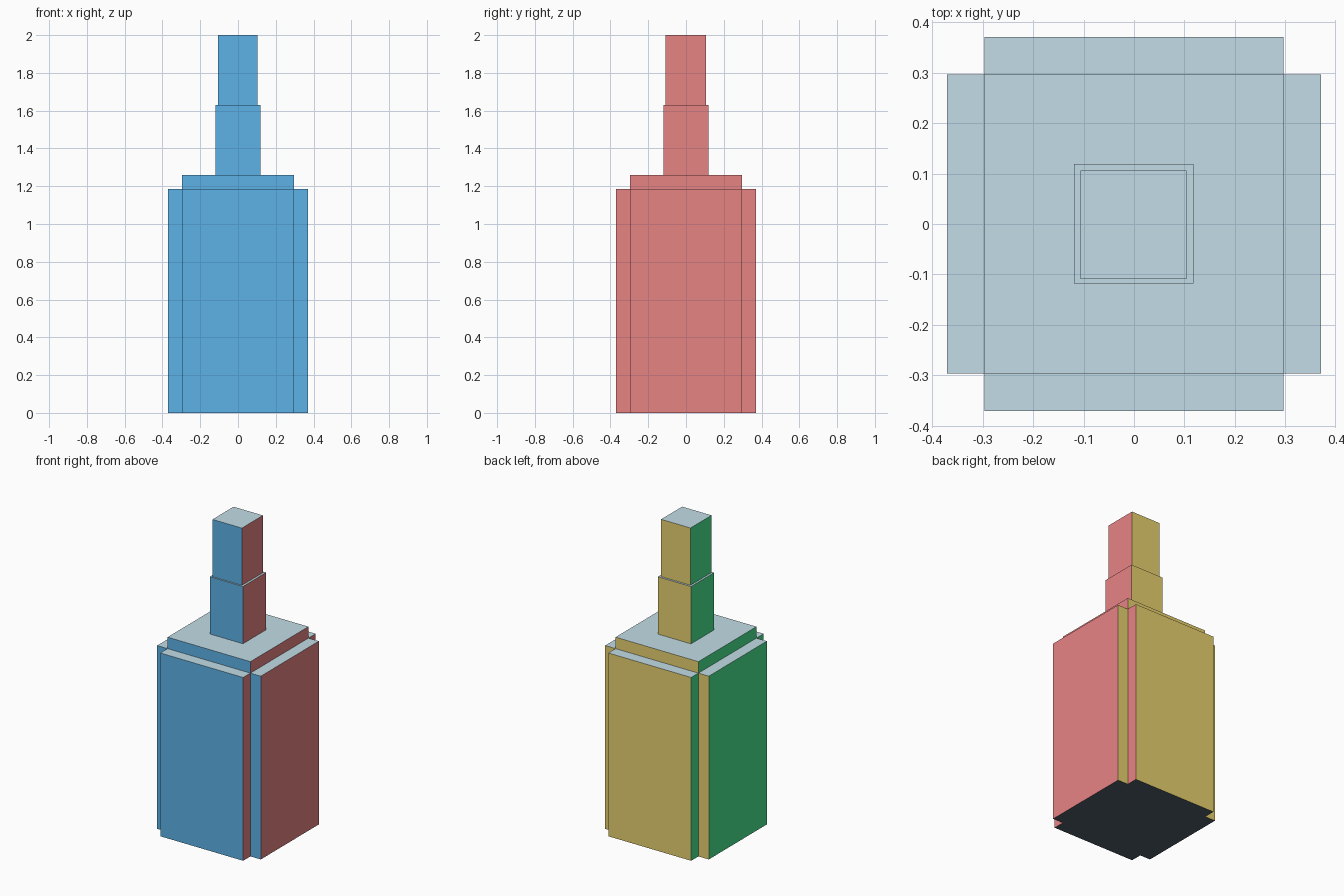
import bpy
from mathutils import Vector

cube = bpy.data.objects.get("Cube")
if cube:
    bpy.data.objects.remove(cube, do_unlink=True)


def linear(c):
    c /= 255
    return c / 12.92 if c <= 0.04045 else ((c + 0.055) / 1.055) ** 2.4


def material(name, rgb):
    colour = (*[linear(c) for c in rgb], 1)
    mat = bpy.data.materials.new(name)
    mat.use_nodes = True
    mat.diffuse_color = colour
    shader = mat.node_tree.nodes["Principled BSDF"]
    shader.inputs["Base Color"].default_value = colour
    shader.inputs["Roughness"].default_value = 0.8
    return mat


# One colour for each direction a face can point
FACES = [
    (Vector((0, -1, 0)), material("sky_blue", (97, 187, 242))),
    (Vector((1, 0, 0)), material("coral_red", (241, 137, 137))),
    (Vector((0, 1, 0)), material("warm_yellow", (243, 219, 117))),
    (Vector((-1, 0, 0)), material("mint_green", (75, 236, 148))),
    (Vector((0, 0, 1)), material("pale_blue", (198, 224, 235))),
    (Vector((0, 0, -1)), material("slate_grey", (80, 93, 108))),
]


def box(name, x, y, z):
    """Box spanning the given (low, high) ranges, coloured by face direction."""
    spans = (x, y, z)
    bpy.ops.mesh.primitive_cube_add(size=1)
    obj = bpy.context.object
    obj.name = obj.data.name = name
    for v in obj.data.vertices:
        v.co = [lo if c < 0 else hi for c, (lo, hi) in zip(v.co, spans)]
    obj.data.update()
    for _, mat in FACES:
        obj.data.materials.append(mat)
    for poly in obj.data.polygons:
        poly.material_index = max(range(len(FACES)),
                                  key=lambda i: poly.normal.dot(FACES[i][0]))
    return obj


UNIT = 2 / 27
half, outer = 4 * UNIT, 5 * UNIT
panel_top, body_top, stem_top = 16 * UNIT, 17 * UNIT, 22 * UNIT
wide = (-half, half)

# Body with a raised lid
box("body", wide, wide, (0, body_top))

# Raised panels on the four sides
box("front_panel", wide, (-outer, -half), (0, panel_top))
box("back_panel", wide, (half, outer), (0, panel_top))
box("left_panel", (half, outer), wide, (0, panel_top))
box("right_panel", (-outer, -half), wide, (0, panel_top))

# Two-step stem
box("lower_stem", (-0.119, 0.118), (-0.118, 0.119), (body_top, stem_top))
box("upper_stem", (-0.106, 0.104), (-0.109, 0.106), (stem_top, 2))
